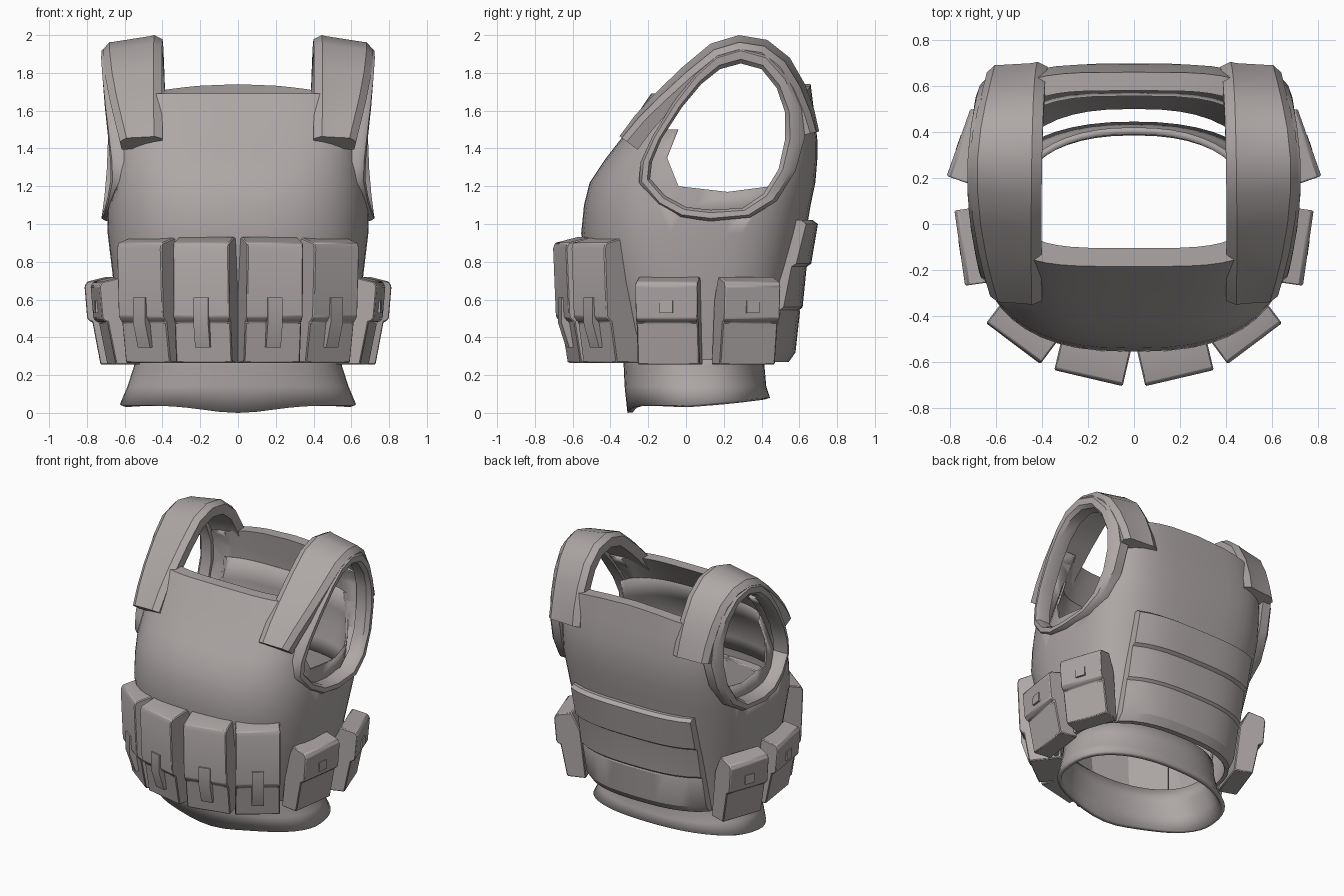
import bpy, bmesh, math
from mathutils import Vector

if "Cube" in bpy.data.objects:
    bpy.data.objects.remove(bpy.data.objects["Cube"])

grey = bpy.data.materials.new("warm grey fabric")
grey.diffuse_color = (0.42, 0.385, 0.38, 1)
grey.use_nodes = True
grey.node_tree.nodes["Principled BSDF"].inputs["Base Color"].default_value = grey.diffuse_color


def finish(name, bm, angle=30, bevel=0):
    bmesh.ops.recalc_face_normals(bm, faces=bm.faces)
    me = bpy.data.meshes.new(name)
    bm.to_mesh(me)
    bm.free()
    ob = bpy.data.objects.new(name, me)
    bpy.context.collection.objects.link(ob)
    me.materials.append(grey)
    bpy.ops.object.select_all(action='DESELECT')
    ob.select_set(True)
    bpy.context.view_layer.objects.active = ob
    bpy.ops.object.shade_smooth_by_angle(angle=math.radians(angle))
    if bevel:
        m = ob.modifiers.new("soft edge", 'BEVEL')
        m.width, m.segments = bevel, 1
    return ob


def loft(rows, loop=False, caps=False):
    bm = bmesh.new()
    vs = [[bm.verts.new(p) for p in r] for r in rows]
    n, m = len(vs), len(vs[0])
    for i in range(n if loop else n - 1):
        for j in range(m):
            a, b = vs[i], vs[(i + 1) % n]
            bm.faces.new((a[j], a[(j + 1) % m], b[(j + 1) % m], b[j]))
    if caps:
        bm.faces.new(vs[0])
        bm.faces.new(vs[-1])
    return bm


def thicken(ob, thickness):
    m = ob.modifiers.new("thickness", 'SOLIDIFY')
    m.thickness, m.offset = thickness, -1


def cut(ob, name, outline):
    """Cut an outline (y, z) right through from side to side."""
    cutter = finish(name, loft([[(x, y, z) for y, z in outline] for x in (-1, 1)], caps=True))
    cutter.hide_render = True
    cutter.hide_set(True)
    m = ob.modifiers.new("opening", 'BOOLEAN')
    m.object, m.operation, m.solver = cutter, 'DIFFERENCE', 'EXACT'


# Torso sections: height, front y, back y, half width, front and back squareness
SECTIONS = [(0.28, -.40, .525, .59, 2.3, 2.6), (0.45, -.45, .545, .62, 2.4, 2.7),
            (0.70, -.51, .585, .66, 2.5, 2.9), (0.95, -.555, .635, .69, 2.6, 3.2),
            (1.10, -.54, .66, .695, 2.6, 3.4), (1.22, -.51, .685, .69, 2.7, 3.6),
            (1.34, -.43, .695, .675, 3, 3.8), (1.45, -.345, .695, .66, 3.5, 4),
            (1.58, -.26, .68, .64, 3.8, 4), (1.70, -.185, .66, .62, 4, 4)]
HEM = [(0.05, -.31, .445, .625, 2.2, 2.3), (0.14, -.325, .425, .585, 2.2, 2.3),
       (0.25, -.33, .415, .55, 2.2, 2.3), (0.34, -.34, .42, .54, 2.2, 2.3)]


def section(z):
    for a, b in zip(SECTIONS, SECTIONS[1:]):
        if z <= b[0]:
            t = (z - a[0]) / (b[0] - a[0])
            return [p + (q - p) * t for p, q in zip(a, b)]
    return SECTIONS[-1]


def ring(s, inset=0.0, n=48):
    z, yf, yb, w, nf, nb = s
    yf, yb, w = yf + inset, yb - inset, w - inset
    yc, pts = (yf + yb) / 2, []
    for i in range(n):
        t = 2 * math.pi * i / n
        c, sn = math.cos(t), math.sin(t)
        e = 2 / (nb if sn > 0 else nf)
        x = w * math.copysign(abs(c) ** e, c)
        y = yc + (yb - yc) * math.copysign(abs(sn) ** e, sn)
        pts.append(Vector((x, y, z)))
    return pts


# Waist hem, dipped at the front
rows = [ring(s) for s in HEM]
for p in rows[0]:
    p.z = 0.04 + 0.04 * max(0, p.y / .44)
    if p.y < 0:
        p.z -= 0.04 * math.exp(-(p.x / .25) ** 2)
thicken(finish("waist_hem", loft(rows)), .03)

# Torso shell with an arched neckline, thicker towards the top
rows = [ring(s) for s in SECTIONS]
inner = [ring(s, min(.08, .025 + max(0, s[0] - .7) * .11)) for s in SECTIONS]
for r in (rows[-1], inner[-1]):
    for p in r:
        p.z = 1.69 if p.y < 0.2 else 1.74 - .2 * p.x ** 2
torso = finish("torso_shell", loft(rows + inner[::-1], loop=True))

# Arm openings: outer and inner outline (y, z)
OUTER = [(.13, 1.015), (-.03, 1.035), (-.15, 1.10), (-.25, 1.22), (-.24, 1.33), (-.18, 1.46),
         (-.07, 1.64), (.05, 1.80), (.16, 1.90), (.29, 1.94), (.43, 1.90), (.54, 1.78),
         (.61, 1.62), (.63, 1.46), (.58, 1.28), (.48, 1.12), (.34, 1.035)]
INNER = [(.13, 1.075), (0, 1.09), (-.11, 1.15), (-.19, 1.24), (-.18, 1.33), (-.13, 1.45),
         (-.02, 1.62), (.08, 1.74), (.18, 1.82), (.29, 1.85), (.40, 1.82), (.48, 1.72),
         (.525, 1.59), (.525, 1.45), (.49, 1.29), (.41, 1.16), (.30, 1.085)]
cut(torso, "arm_opening_cutter", [(.2 + (y - .2) * 1.07, 1.45 + (z - 1.45) * 1.07) for y, z in INNER])

# Inner lining showing inside the arm openings
lining = finish("inner_lining", loft([ring(section(z), .075) for z in (1.0, 1.1, 1.22, 1.34, 1.5)]))
thicken(lining, .012)
cut(lining, "lining_cutter", [(-.04, 1.2), (.22, 1.17), (.45, 1.2), (.53, 1.35), (.55, 1.6),
                              (0, 1.6), (-.04, 1.5), (-.10, 1.35)])


def side_x(y):
    return .725 - .3 * (y - .2) ** 2


STRAP = [(-.352, 1.465), (-.27, 1.575), (-.165, 1.69), (-.02, 1.83), (.13, 1.955), (.28, 2.0),
         (.43, 1.975), (.55, 1.88), (.63, 1.74), (.68, 1.60), (.705, 1.49)]
for s, side in ((1, "right"), (-1, "left")):
    # Rolled rim round the arm opening
    rows = []
    for (oy, oz), (iy, iz) in zip(OUTER, INNER):
        my, mz = oy * .75 + iy * .25, oz * .75 + iz * .25
        ny, nz = oy * .25 + iy * .75, oz * .25 + iz * .75
        x, xi = side_x(oy), side_x(iy)
        rows.append([(s * a, b, c) for a, b, c in (
            (x - .09, oy, oz), (x - .025, oy, oz), (x, my, mz), (xi - .005, ny, nz),
            (xi - .03, iy, iz), (xi - .11, iy, iz))])
    finish(side + "_arm_rim", loft(rows, loop=True), 35)

    # Shoulder strap, sloping down to the outside
    rows = []
    for i, (y, z) in enumerate(STRAP):
        a, b = STRAP[max(i - 1, 0)], STRAP[min(i + 1, len(STRAP) - 1)]
        t = Vector((b[0] - a[0], b[1] - a[1])).normalized()
        n = Vector((t.y, -t.x))
        k = .4 + .6 * math.sin(math.pi * i / 10)
        xi = .40 + .012 * math.sin(math.pi * i / 10) - .025 * i / 10
        xo = side_x(y) - .008
        rows.append([(s * x, y + n.x * d, z + n.y * d) for x, d in (
            (xi, .09), (xi, .022), (xi + .045, 0), (xi + .07, .006), (xo - .06, .035 * k),
            (xo - .035, .038 * k), (xo, .03 + .045 * k), (xo - .01, .12))])
    finish(side + "_shoulder_strap", loft(rows, caps=True), 35)


def pouch(name, pos, angle, width, profile, tab):
    """Profile (out, z) extruded across the width, turned to face outward."""
    out = Vector((math.sin(angle), -math.cos(angle), 0))
    across = Vector((math.cos(angle), math.sin(angle), 0))
    base = Vector((pos[0], pos[1], 0))

    def at(u, o, z):
        return base + across * u + out * o + Vector((0, 0, z))
    bm = loft([[at(u * width / 2, o, z) for o, z in profile] for u in (-1, 1)], caps=True)
    finish(name, bm, 30, .006)
    w, pts = tab
    bm = loft([[at(u * w / 2, o, z) for o, z in pts] for u in (-1, 1)], caps=True)
    finish(name + "_tab", bm, 30)


# Magazine pouches (front) and utility pouches (sides), mirrored
MAG = [(-.24, .925), (-.13, .93), (-.01, .90), (0, .87), (-.015, .51), (-.03, .49),
       (-.045, .48), (-.08, .265), (-.30, .265), (-.27, .6)]
MAG_TAB = (.08, [(-.03, .61), (-.001, .61), (-.001, .48), (-.045, .345), (-.08, .35)])
UTIL = [(-.12, .72), (-.015, .695), (.0, .67), (-.015, .50), (-.03, .485), (-.045, .48),
        (-.09, .255), (-.22, .255), (-.18, .6)]
UTIL_TAB = (.07, [(-.03, .595), (0, .595), (.001, .53), (-.03, .53)])
for s, side in ((1, "right"), (-1, "left")):
    pouch(side + "_inner_magazine_pouch", (s * .198, -.67), s * .23, .305, MAG, MAG_TAB)
    pouch(side + "_outer_magazine_pouch", (s * .525, -.52), s * .645, .295, MAG, MAG_TAB)
    pouch(side + "_front_utility_pouch", (s * .758, -.105), s * 1.43, .33, UTIL, UTIL_TAB)
    pouch(side + "_rear_utility_pouch", (s * .763, .355), s * 1.91, .31, UTIL, UTIL_TAB)


# Back panel of three overlapping bands following the torso
def back_y(x, z):
    _, yf, yb, w, _, n = section(z)
    yc = (yf + yb) / 2
    return yc + (yb - yc) * (1 - (abs(x) / w) ** n) ** (1 / n)


BAND = [(1.02, -.02), (1.02, .025), (1.0, .055), (.79, .06), (.775, .04), (.765, .04),
        (.56, .055), (.545, .04), (.535, .045), (.32, .05), (.27, .02), (.27, -.02)]
rows = []
for i in range(13):
    x = -.48 + .96 * i / 12
    rows.append([(x, back_y(x, z) + d, z) for z, d in BAND])
finish("back_panel", loft(rows, caps=True), 25)
